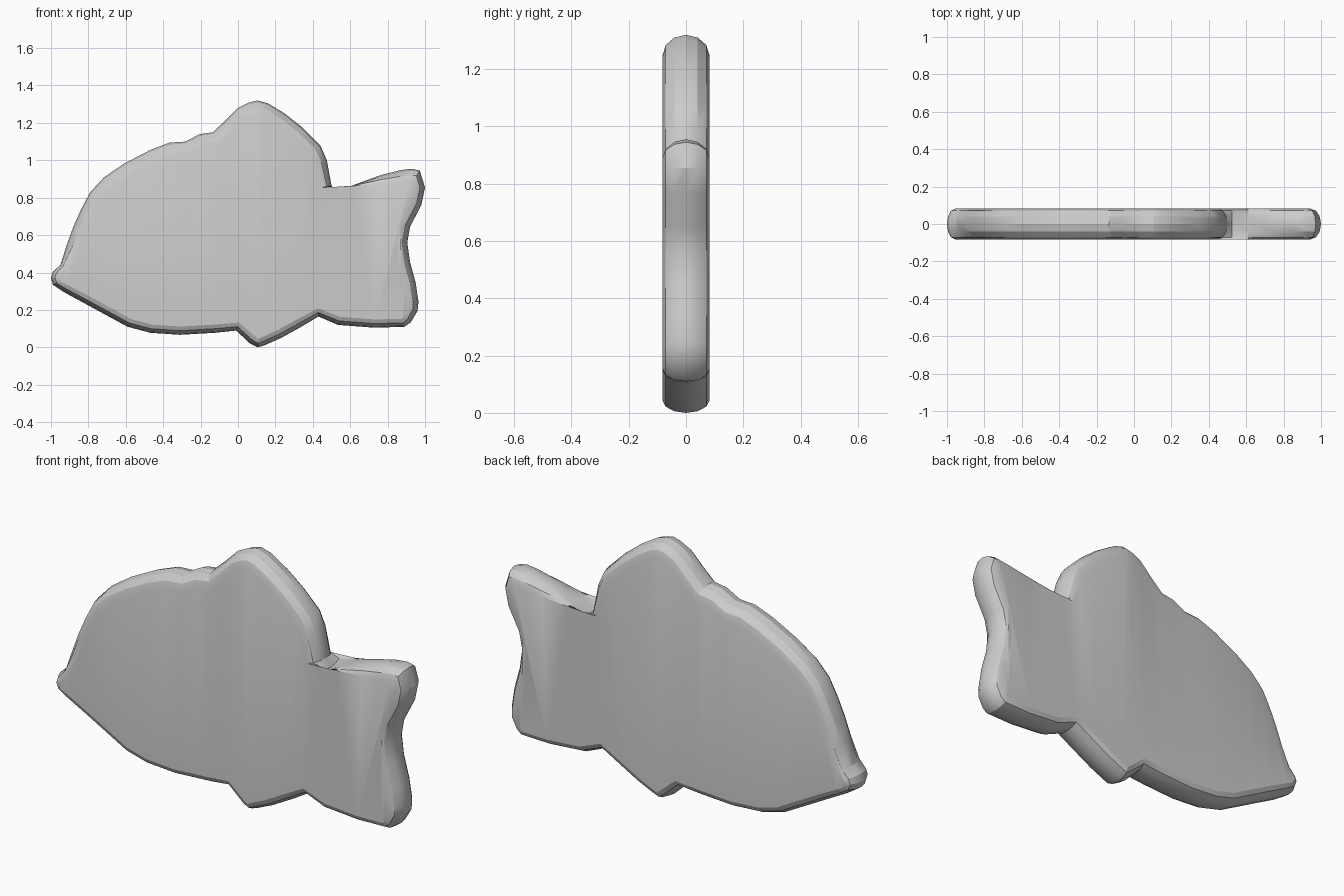
import bpy, bmesh, math
from mathutils import Vector

cube = bpy.data.objects.get("Cube")
if cube:
    bpy.data.objects.remove(cube)

HALF = 0.082   # half thickness
STEPS = 3      # rounding steps on each half of the rim

# Widest contour of the fish (x, z), clockwise from the snout
OUTLINE = [
    (-1.0, .37), (-.99, .405), (-.95, .44), (-.915, .55), (-.88, .645), (-.84, .735),
    (-.79, .83), (-.715, .91), (-.605, .985), (-.47, 1.055), (-.365, 1.095), (-.28, 1.1),
    (-.205, 1.14), (-.135, 1.15), (-.07, 1.21), (0, 1.28), (.06, 1.31), (.105, 1.32),
    (.16, 1.305), (.25, 1.25), (.345, 1.175), (.44, 1.08), (.475, 1.0), (.5, .865),
    (.525, .825), (.61, .865), (.76, .92), (.865, .947), (.93, .955), (.972, .945),
    (1.0, .855), (.98, .76), (.92, .645), (.905, .56), (.92, .455), (.95, .345),
    (.965, .245), (.96, .195), (.925, .135), (.89, .11), (.73, .105), (.535, .12),
    (.43, .165), (.33, .105), (.23, .05), (.14, .01), (.105, 0), (.065, .02),
    (-.01, .09), (-.12, .078), (-.31, .067), (-.47, .078), (-.59, .11), (-.71, .175),
    (-.82, .235), (-.925, .292), (-.99, .335)]

# Flat-face corners that do not follow the even inset: snout and tail notch
FACE_POINTS = {
    0: (-.957, .375), 1: (-.95, .39), 2: (-.915, .435), 55: (-.905, .33), 56: (-.945, .35),
    23: (.45, .855), 24: (.52, .858), 25: (.61, .863), 26: (.76, .872), 27: (.86, .88),
    28: (.92, .888), 29: (.935, .89), 30: (.945, .85)}


def face_contour(points):
    """Inset the outline; the rounding is wider on the upper edges."""
    result = []
    for i, p in enumerate(points):
        a, b, c = Vector(points[i - 1]), Vector(p), Vector(points[(i + 1) % len(points)])
        d = ((b - a).normalized() + (c - b).normalized()).normalized()
        outward = Vector((-d.y, d.x))
        inset = 0.058 + 0.014 * outward.y
        result.append(Vector(FACE_POINTS.get(i, b - outward * inset)))
    return result


# Rounded rim: rings swept from the back face to the front face
outer = [Vector(p) for p in OUTLINE]
inner = face_contour(OUTLINE)
bm = bmesh.new()
rings = []
for k in range(-STEPS, STEPS + 1):
    angle = k / STEPS * math.pi / 2
    w = math.cos(angle)
    rings.append([bm.verts.new((*(i.lerp(o, w).to_tuple()[:1]), -HALF * math.sin(angle),
                                i.lerp(o, w).y)) for i, o in zip(inner, outer)])
n = len(outer)
for r, s in zip(rings, rings[1:]):
    for i in range(n):
        j = (i + 1) % n
        bm.faces.new((r[i], r[j], s[j], s[i]))

# Flat front and back faces
caps = [bm.faces.new(rings[0]), bm.faces.new(rings[-1])]
bmesh.ops.triangulate(bm, faces=caps, ngon_method='EAR_CLIP')
bmesh.ops.recalc_face_normals(bm, faces=bm.faces)

mesh = bpy.data.meshes.new("fish_body")
bm.to_mesh(mesh)
bm.free()
fish = bpy.data.objects.new("fish_body", mesh)
bpy.context.collection.objects.link(fish)

# Plain grey
grey = bpy.data.materials.new("light_grey")
grey.use_nodes = True
colour = (0.6, 0.6, 0.6, 1)
grey.diffuse_color = colour
grey.node_tree.nodes["Principled BSDF"].inputs["Base Color"].default_value = colour
mesh.materials.append(grey)

bpy.context.view_layer.objects.active = fish
fish.select_set(True)
bpy.ops.object.shade_smooth_by_angle(angle=math.radians(25))
